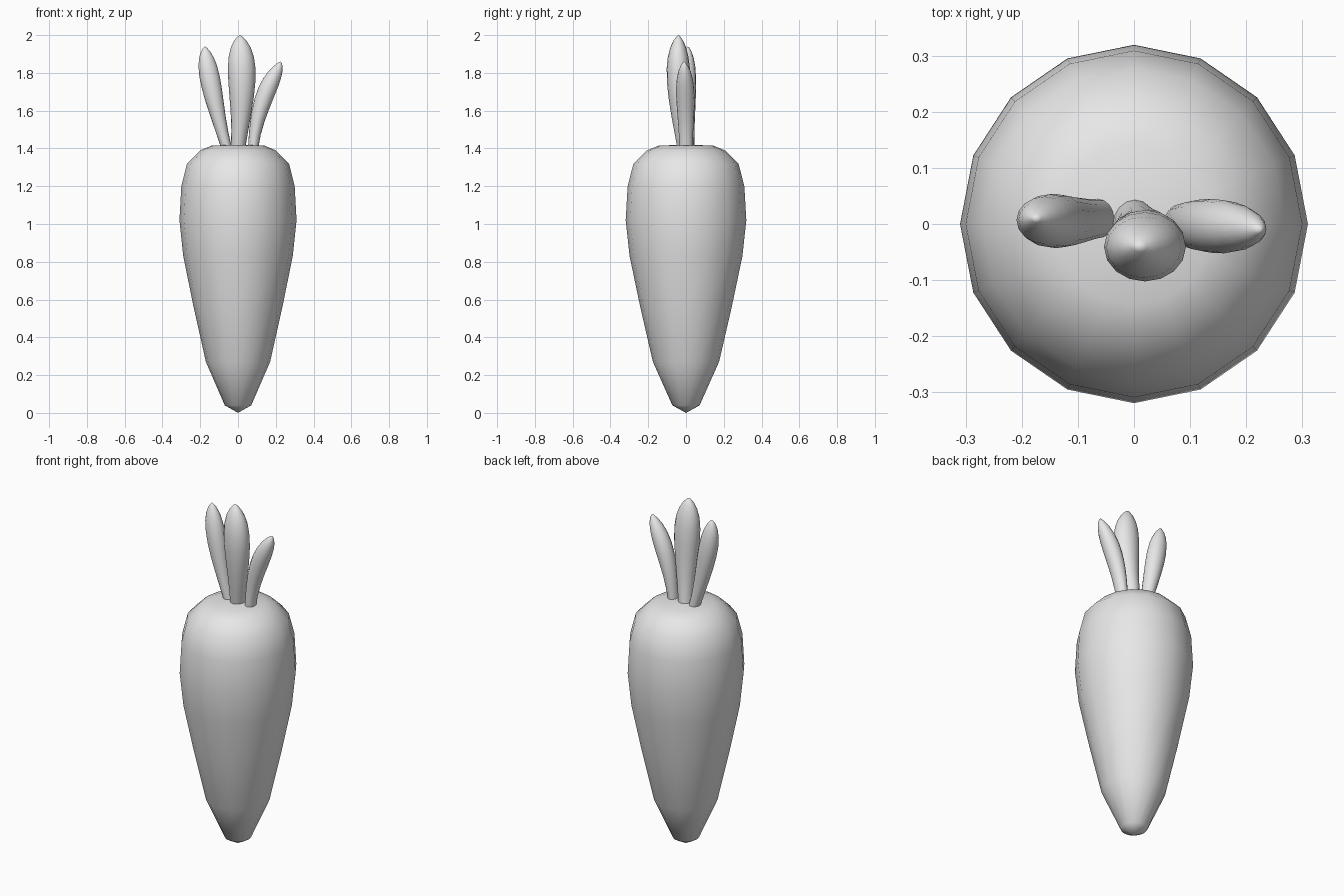
import bpy, bmesh
from math import cos, sin, pi, tau, radians
from mathutils import Vector

if "Cube" in bpy.data.objects:
    bpy.data.objects.remove(bpy.data.objects["Cube"])

SIDES = 16

grey = bpy.data.materials.new("plain_grey")
grey.use_nodes = True
colour = (0.8, 0.8, 0.8, 1)
grey.diffuse_color = colour
grey.node_tree.nodes["Principled BSDF"].inputs["Base Color"].default_value = colour


def loft(name, start, rings, end):
    """Skin level elliptical rings (centre, width, depth), closed by a point at each end."""
    bm = bmesh.new()
    loops = []
    for centre, width, depth in rings:
        loop = []
        for side in range(SIDES):
            angle = tau * side / SIDES
            offset = Vector((width * cos(angle), depth * sin(angle), 0))
            loop.append(bm.verts.new(centre + offset))
        loops.append(loop)
    first, last = bm.verts.new(start), bm.verts.new(end)
    for side in range(SIDES):
        after = (side + 1) % SIDES
        for low, high in zip(loops, loops[1:]):
            bm.faces.new((low[side], low[after], high[after], high[side]))
        bm.faces.new((first, loops[0][after], loops[0][side]))
        bm.faces.new((last, loops[-1][side], loops[-1][after]))
    mesh = bpy.data.meshes.new(name)
    bm.to_mesh(mesh)
    bm.free()
    mesh.materials.append(grey)
    part = bpy.data.objects.new(name, mesh)
    bpy.context.collection.objects.link(part)
    bpy.ops.object.select_all(action="DESELECT")
    part.select_set(True)
    bpy.context.view_layer.objects.active = part
    bpy.ops.object.shade_smooth_by_angle(angle=radians(60))


def swell(t, base):
    """Thickness along a leaf: narrow base, fuller upper half, rounded tip."""
    return (base + (1.6 - base) * t ** 1.4) * (1 - t ** 4) ** 0.75


def leaf(name, base, bend, tip, width, depth, steps=10):
    """Loft a leaf along a bent path, with rings closer together at the tip."""
    base, tip = Vector(base), Vector(tip)
    control = Vector((*bend, (base.z + tip.z) / 2))
    rings = []
    for step in range(steps):
        t = sin(pi / 2 * step / steps)
        centre = base.lerp(control, t).lerp(control.lerp(tip, t), t)
        rings.append((centre, width * swell(t, 0.5), depth * swell(t, 0.75)))
    loft(name, base, rings, tip)


# Tapered root, given as radius and height, slightly deeper than wide
profile = [(0.07, 0.04), (0.17, 0.27), (0.235, 0.56), (0.29, 0.83), (0.31, 1.02),
           (0.3, 1.2), (0.27, 1.32), (0.2, 1.39), (0.14, 1.415)]
root_rings = [(Vector((0, 0, height)), radius, radius * 1.03) for radius, height in profile]
loft("root", Vector(), root_rings, Vector((0, 0, 1.42)))

# Three leaves rising from the crown
leaf("centre_leaf", base=(0, 0, 1.4), bend=(0.035, -0.05), tip=(0.01, -0.04, 2),
     width=0.077, depth=0.06)
leaf("right_leaf", base=(-0.06, 0.01, 1.4), bend=(-0.14, 0), tip=(-0.175, 0.01, 1.94),
     width=0.057, depth=0.046)
leaf("left_leaf", base=(0.08, 0, 1.4), bend=(0.1, 0), tip=(0.225, -0.01, 1.86),
     width=0.054, depth=0.046)
